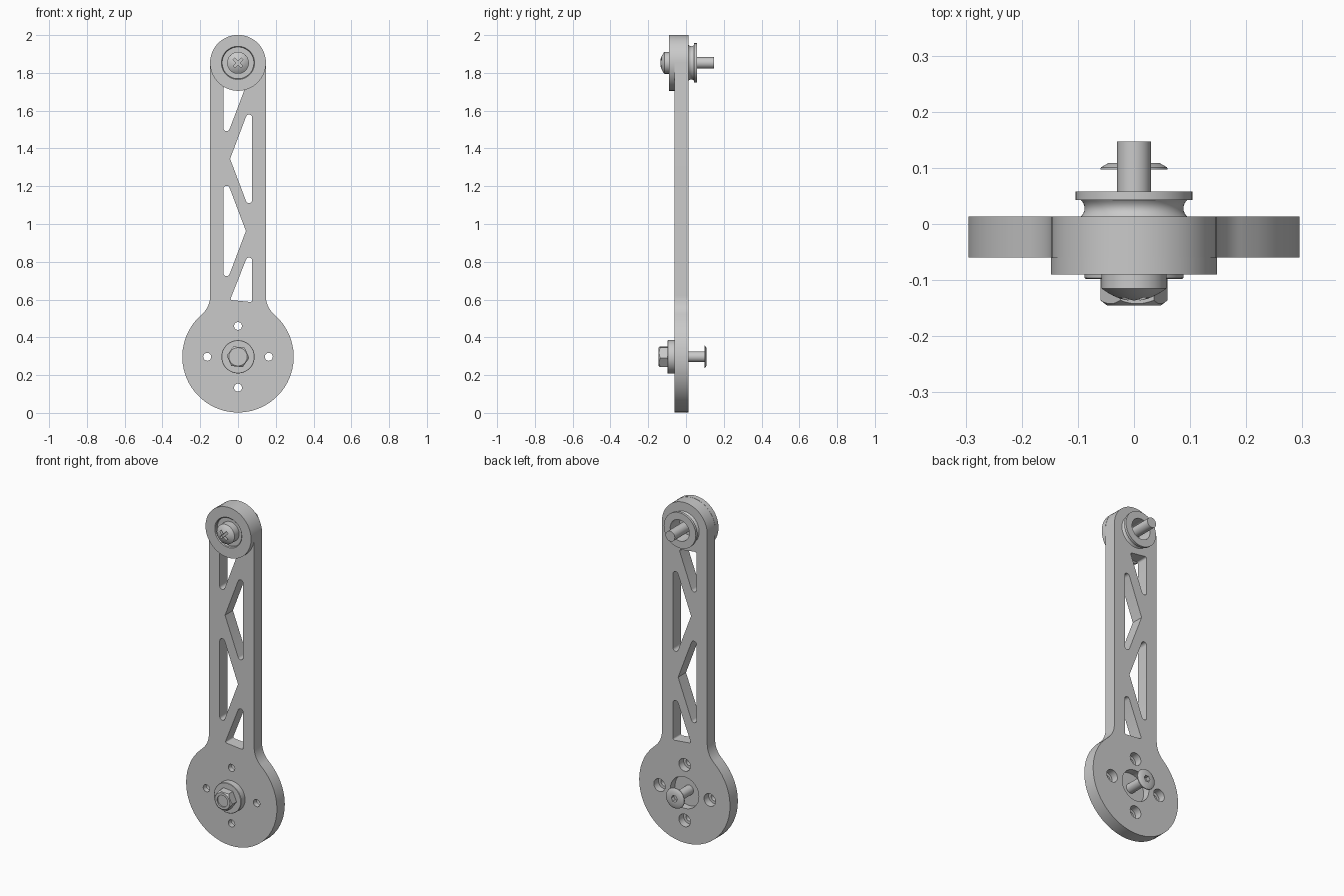
import bpy, bmesh
from math import sin, cos, tan, pi, radians
from mathutils import Vector

if "Cube" in bpy.data.objects:
    bpy.data.objects.remove(bpy.data.objects["Cube"])

grey = bpy.data.materials.new("machined grey")
grey.use_nodes = True
colour = (0.59, 0.59, 0.59, 1)
grey.diffuse_color = colour
grey.node_tree.nodes["Principled BSDF"].inputs["Base Color"].default_value = colour

LOW, HIGH = 0.297, 1.853                   # axle heights
FRONT, STEP, BACK = -0.06, -0.03, 0.013    # plate faces and counterbore floor


def finish(bm, name):
    bmesh.ops.remove_doubles(bm, verts=bm.verts, dist=1e-5)
    bmesh.ops.recalc_face_normals(bm, faces=bm.faces)
    mesh = bpy.data.meshes.new(name)
    bm.to_mesh(mesh)
    bm.free()
    ob = bpy.data.objects.new(name, mesh)
    bpy.context.collection.objects.link(ob)
    mesh.materials.append(grey)
    return ob


def ring(bm, points, y):
    """Closed loop of vertices from an (x, z) outline."""
    return [bm.verts.new((x, y, z)) for x, z in points]


def wall(bm, a, b):
    """Quads joining two loops of equal length."""
    for i in range(len(a)):
        bm.faces.new((a[i - 1], a[i], b[i], b[i - 1]))


def cap(bm, loops):
    """Fill an outer loop, leaving the inner loops as holes."""
    edges = []
    for loop in loops:
        for i in range(len(loop)):
            edges.append(bm.edges.get((loop[i - 1], loop[i])))
    bmesh.ops.triangle_fill(bm, edges=edges, use_beauty=True, normal=(0, -1, 0))


def prism(name, points, y0, y1):
    bm = bmesh.new()
    a, b = ring(bm, points, y0), ring(bm, points, y1)
    wall(bm, a, b)
    bm.faces.new(a)
    bm.faces.new(b)
    return finish(bm, name)


def lathe(name, profile, z, closed=False):
    """Spin an (r, y) profile round a y axis at height z."""
    bm = bmesh.new()
    verts = [bm.verts.new((r, y, z)) for r, y in profile]
    pairs = list(zip(verts, verts[1:])) + ([(verts[-1], verts[0])] if closed else [])
    edges = [bm.edges.new(p) for p in pairs]
    bmesh.ops.spin(bm, geom=verts + edges, cent=(0, 0, z), axis=(0, 1, 0),
                   angle=2 * pi, steps=64, use_merge=True)
    return finish(bm, name)


def arc(cx, cz, r, a0, a1, n):
    return [(cx + r * cos(radians(a0 + (a1 - a0) * i / n)),
             cz + r * sin(radians(a0 + (a1 - a0) * i / n))) for i in range(n + 1)]


def circle(cx, cz, r, n=32, turn=0):
    return arc(cx, cz, r, turn, turn + 360, n)[:-1]


def rounded(corners):
    """Fillet an outline given as (x, z, radius) corners."""
    out = []
    for i, (x, z, r) in enumerate(corners):
        p = Vector((x, z))
        if r == 0:
            out.append((x, z))
            continue
        a = (Vector(corners[i - 1][:2]) - p).normalized()
        b = (Vector(corners[(i + 1) % len(corners)][:2]) - p).normalized()
        half = a.angle(b) / 2
        centre = p + (a + b).normalized() * r / sin(half)
        t0 = (p + a * r / tan(half) - centre).normalized()
        t1 = (p + b * r / tan(half) - centre).normalized()
        out += [tuple(centre + t0.slerp(t1, k / 8).normalized() * r) for k in range(9)]
    return out


def boolean(ob, cutters, operation="DIFFERENCE"):
    bpy.context.view_layer.objects.active = ob
    for cutter in cutters:
        cutter.hide_render = True
        mod = ob.modifiers.new("cut", "BOOLEAN")
        mod.operation, mod.solver, mod.object = operation, "EXACT", cutter
        bpy.ops.object.modifier_apply(modifier=mod.name)
        bpy.data.objects.remove(cutter)


# Arm plate outline: round base, filleted neck, rounded top
side = (arc(0, LOW, 0.295, -90, 49, 20) + arc(0.278, 0.62, 0.131, 229, 180, 12)
        + arc(0, HIGH, 0.147, 0, 90, 16))
outline = side + [(-x, z) for x, z in side[-2:0:-1]]

# Truss windows
tip = 0.0167
windows = [
    [(-0.077, 1.417, tip), (0.036, 1.715, 0.01), (-0.077, 1.73, 0.01)],
    [(0.075, 1.654, tip), (-0.042, 1.345, 0), (0.075, 1.036, tip)],
    [(-0.077, 1.277, tip), (0.042, 0.963, 0), (-0.077, 0.649, tip)],
    [(0.075, 0.893, tip), (-0.042, 0.598, 0.008), (0.075, 0.586, 0.01)],
]

# Plate with through windows, counterbored screw holes and axle recesses
bm = bmesh.new()
front_loops, back_loops = [], []
for points in [outline] + [rounded(w) for w in windows]:
    front_loops.append(ring(bm, points, FRONT))
    back_loops.append(ring(bm, points, BACK))
    wall(bm, front_loops[-1], back_loops[-1])
for i in range(4):
    x, z = 0.163 * cos(i * pi / 2), LOW + 0.163 * sin(i * pi / 2)
    small, large = circle(x, z, 0.021), circle(x, z, 0.037)
    loops = [ring(bm, small, FRONT), ring(bm, small, STEP),
             ring(bm, large, STEP), ring(bm, large, BACK)]
    for a, b in zip(loops, loops[1:]):
        wall(bm, a, b)
    front_loops.append(loops[0])
    back_loops.append(loops[-1])
for z, r in ((LOW, 0.092), (HIGH, 0.062)):
    floor, rim = [ring(bm, circle(0, z, r, 64), y) for y in (STEP, BACK)]
    wall(bm, floor, rim)
    bm.faces.new(floor)
    back_loops.append(rim)
cap(bm, front_loops)
cap(bm, back_loops)
plate = finish(bm, "arm_plate")

# Top boss with a recessed seat
lathe("top_boss", [(0, FRONT), (0.148, FRONT), (0.148, -0.09), (0.088, -0.09),
                   (0.084, -0.086), (0.084, -0.072), (0, -0.072)], HIGH)

# Grooved spool behind the top
groove = [(0.088 + 30 * (0.003 * k - 0.015) ** 2, BACK + 0.003 * k) for k in range(11)]
lathe("top_spool", [(0.062, BACK)] + groove + [(0.104, 0.043), (0.104, 0.058),
                                               (0.062, 0.058)], HIGH, closed=True)

# Top bolt: domed cross-slot head and plain shaft
dome = [(0.0072 * k, -0.137 + 0.022 * (k / 8) ** 2) for k in range(8, -1, -1)]
bolt = lathe("top_bolt_head", [(0, -0.065), (0.0576, -0.065)] + dome, HIGH)
slots = []
for turn in (45, 135):
    u = Vector((cos(radians(turn)), sin(radians(turn))))
    v = Vector((-u.y, u.x))
    quad = [u * a * 0.03 + v * b * 0.007 + Vector((0, HIGH))
            for a, b in ((1, 1), (-1, 1), (-1, -1), (1, -1))]
    slots.append(prism("slot_cutter", quad, -0.2, -0.115))
boolean(bolt, slots)
lathe("top_bolt_shaft", [(0, -0.05), (0.03, -0.05), (0.03, 0.147), (0, 0.147)], HIGH)

# Lower washer
lathe("lower_washer", [(0, FRONT), (0.088, FRONT), (0.088, -0.096), (0.086, -0.098),
                       (0, -0.098)], LOW)

# Lower hex nut with chamfered corners and an end recess
nut = prism("lower_hex_nut", circle(0, LOW, 0.06, 6, -6), -0.145, -0.097)
boolean(nut, [lathe("chamfer_cutter", [(0, -0.09), (0.07, -0.09), (0.07, -0.128),
                                       (0.047, -0.146), (0.034, -0.146), (0.034, -0.138),
                                       (0, -0.138)], LOW)], "INTERSECT")

# Lower pin: shaft and flared head with a socket
pin = lathe("lower_pin", [(0, -0.04), (0.028, -0.04), (0.028, 0.097), (0.06, 0.097),
                          (0.059, 0.101), (0.045, 0.109), (0, 0.109)], LOW)
boolean(pin, [prism("socket_cutter", circle(0, LOW, 0.02, 6), 0.085, 0.2)])

# Smooth round walls, keep edges sharp
bpy.ops.object.select_all(action="DESELECT")
for ob in bpy.context.collection.objects:
    if ob.type == "MESH":
        ob.select_set(True)
bpy.context.view_layer.objects.active = plate
bpy.ops.object.shade_smooth_by_angle(angle=radians(30))
